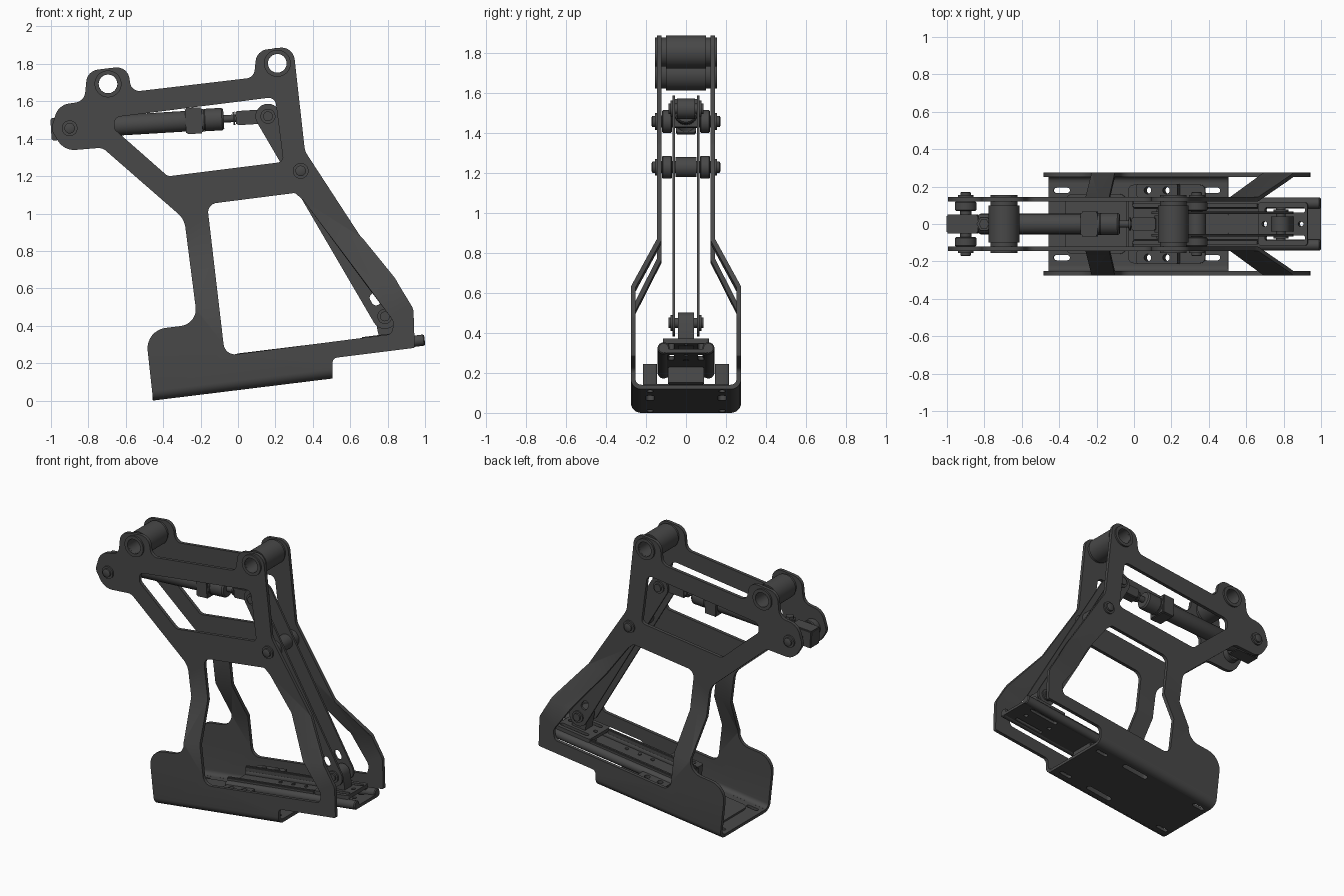
import bpy, bmesh
from math import pi, sin, cos, tan, atan2, sqrt, radians
from mathutils import Vector, Matrix

if "Cube" in bpy.data.objects:
    bpy.data.objects.remove(bpy.data.objects["Cube"])

TILT = radians(7)
T = Matrix.Rotation(-TILT, 4, 'Y')          # frame of the sloping base
dark = bpy.data.materials.new("dark_grey")
dark.diffuse_color = (0.065, 0.065, 0.065, 1)
dark.use_nodes = True
dark.node_tree.nodes["Principled BSDF"].inputs["Base Color"].default_value = dark.diffuse_color


def finish(name, bm):
    bmesh.ops.recalc_face_normals(bm, faces=bm.faces[:])
    me = bpy.data.meshes.new(name)
    bm.to_mesh(me)
    bm.free()
    ob = bpy.data.objects.new(name, me)
    me.materials.append(dark)
    bpy.context.collection.objects.link(ob)
    return ob


def rounded(pts, n=8):
    """Polygon of (x, y, radius) with rounded corners."""
    out = []
    for i, (x, y, r) in enumerate(pts):
        p = Vector((x, y))
        a = Vector(pts[i - 1][:2]) - p
        b = Vector(pts[(i + 1) % len(pts)][:2]) - p
        half = a.angle(b) / 2
        t = min(r / tan(half), 0.48 * min(a.length, b.length))
        if t < 1e-4:
            out.append((x, y))
            continue
        r = t * tan(half)
        a.normalize()
        b.normalize()
        c = p + (a + b).normalized() * (r / sin(half))
        v0, v1 = p + a * t - c, p + b * t - c
        sweep = atan2(v0.x * v1.y - v0.y * v1.x, v0.dot(v1))
        for k in range(n + 1):
            q = c + Matrix.Rotation(sweep * k / n, 2) @ v0
            out.append((q.x, q.y))
    return out


def capsule(a, b, r, n=12):
    ang = atan2(b[1] - a[1], b[0] - a[0])
    return [(c[0] + r * cos(ang + s + pi * k / n), c[1] + r * sin(ang + s + pi * k / n))
            for c, s in ((b, -pi / 2), (a, pi / 2)) for k in range(n + 1)]


def rect(x0, x1, y, r):
    return rounded([(x0, -y, r), (x1, -y, r), (x1, y, r), (x0, y, r)])


def sheet(name, loops, place, thick, cuts=()):
    """Fill loops (first outer, rest holes), slice, place in space, thicken."""
    bm = bmesh.new()
    for loop in loops:
        vs = [bm.verts.new((x, y, 0)) for x, y in loop]
        for i, v in enumerate(vs):
            bm.edges.new((vs[i - 1], v))
    bmesh.ops.remove_doubles(bm, verts=bm.verts[:], dist=1e-5)
    bmesh.ops.triangle_fill(bm, use_beauty=True, edges=bm.edges[:], normal=(0, 0, 1))
    nrm = Vector((-sin(TILT), cos(TILT), 0))
    for w in cuts:
        bmesh.ops.bisect_plane(bm, geom=bm.verts[:] + bm.edges[:] + bm.faces[:],
                               plane_co=nrm * w, plane_no=nrm)
    for v in bm.verts:
        v.co = Vector(place(v.co.x, v.co.y))
    ob = finish(name, bm)
    m = ob.modifiers.new("thickness", 'SOLIDIFY')
    m.thickness, m.offset, m.use_even_offset = thick, 0, True
    bpy.context.view_layer.objects.active = ob
    bpy.ops.object.modifier_apply(modifier=m.name)
    return ob


def flat(w):
    return lambda u, y: T @ Vector((u, y, w))


def upright(y):
    return lambda x, z: (x, y, z)


def lathe(name, origin, axis, prof, seg=32, closed=False):
    """Revolve (distance, radius) profile about an axis."""
    M = Matrix.Translation(origin) @ Vector(axis).to_track_quat('Z', 'Y').to_matrix().to_4x4()
    bm = bmesh.new()
    rings = [[bm.verts.new(M @ Vector((r * cos(2 * pi * k / seg), r * sin(2 * pi * k / seg), t)))
              for k in range(seg)] for t, r in prof]
    for i in range(0 if closed else 1, len(rings)):
        for k in range(seg):
            bm.faces.new((rings[i - 1][k - 1], rings[i - 1][k], rings[i][k], rings[i][k - 1]))
    if not closed:
        bm.faces.new(rings[0])
        bm.faces.new(rings[-1])
    return finish(name, bm)


def both(half):
    return [(-t, r) for t, r in reversed(half)] + half


def box(name, lo, hi, M):
    lo, hi = Vector(lo), Vector(hi)
    bm = bmesh.new()
    bmesh.ops.create_cube(bm, size=1, matrix=M @ Matrix.Translation((lo + hi) / 2)
                          @ Matrix.Diagonal((*(hi - lo), 1)))
    bmesh.ops.bevel(bm, geom=bm.edges[:], offset=0.006, segments=2, affect='EDGES')
    return finish(name, bm)


# Key pivots, as (x, z)
REAR, ROD, PIVOT, FOOT = (-0.9, 1.456), (0.16, 1.52), (0.335, 1.228), (0.785, 0.45)
LUGS = [(-0.695, 1.693), (0.21, 1.803)]

# Side plates: window-cut sheet, stepped outwards and curled under at the base
outline = rounded([
    (-.455, .0115, 0), (.505, .1295, 0), (.505, .227, .03), (.945, .282, .01), (.938, .49, .07),
    (.84, .65, .1), (.65, .885, .1), (.358, 1.333, .1), (.295, 1.895, .07), (.1, 1.871, .07),
    (.085, 1.727, .05), (-.57, 1.65, .05), (-.59, 1.789, .07), (-.805, 1.763, .07),
    (-.822, 1.6, .06), (-.96, 1.58, .09), (-1.0, 1.45, .06), (-.93, 1.335, .1), (-.725, 1.352, .06),
    (-.287, .97, .12), (-.215, .41, .09), (-.495, .375, .11)])
upper = rounded([(-.66, 1.515, .05), (.198, 1.623, .04), (.243, 1.276, .03), (-.375, 1.199, .04),
                 (-.66, 1.45, .03)])
lower = rounded([(-.165, 1.05, .05), (.305, 1.11, .02), (.35, 1.07, .02), (.835, .42, .06),
                 (.82, .355, .03), (-.07, .24, .06)])
W0, R = 0.107, 0.04


def bent(side):
    def place(x, z):
        w = -x * sin(TILT) + z * cos(TILT)
        if w < W0:
            y = .224 + sqrt(max(0, R * R - (W0 - w) ** 2))
        else:
            y = .264 - .131 * min(1, max(0, (w - .52) / .26))
        return x, side * y, z
    return place


curl = [W0 - R * sin(pi / 2 * k / 6) for k in range(6)]
for s in (1, -1):
    sheet("side_plate", [outline, upper, lower] + [capsule(p, p, .05) for p in LUGS],
          bent(s), .023, [.78, .52] + curl)

# Base floor with fixing slots
slots = [capsule((.07, y), (.23, y), .019) for y in (.18, -.18)]
ends = [capsule((u - .03, y), (u + .03, y), .014) for y in (.18, -.18) for u in (-.38, .43)]
sheet("base_floor", [rect(-.452, .517, .226, 0)] + slots + ends, flat(.067), .022)
sheet("base_pad", [rect(-.02, .395, .21, .03)] + slots, flat(.086), .02)
sheet("front_pad", [rect(-.36, -.03, .16, .04)], flat(.083), .016)
for s in (1, -1):
    holes = [capsule((u, s * .18), (u, s * .18), .019) for u in (.1, .2)]
    block = rounded([(.04, s * .145, .01), (.26, s * .145, .01), (.26, s * .215, .01), (.04, s * .215, .01)])
    sheet("guide_block", [block] + holes, flat(.155), .12)

# Sliding tray, its edge rails and carriage
tray_slots = [capsule((.75, y), (.94, y), .014) for y in (.075, -.075)]
bolts = [capsule((u, 0), (u, 0), .014) for u in (.735, .93)]
sheet("slide_tray", [rect(.02, 1.03, .105, .005)] + tray_slots + bolts, flat(.185), .02)
sheet("carriage_plate", [rect(.7, .965, .115, .015)] + tray_slots + bolts, flat(.243), .026)
box("guide_core", (.04, -.09, .09), (.46, .09, .178), T)
for s in (1, -1):
    lathe("tray_rail", T @ Vector((.02, s * .112, .2)), T @ Vector((1, 0, 0)),
          [(0, .024), (.006, .03), (1.004, .03), (1.01, .024)], 24)
    box("tray_runner", (.02, s * .1 - .012, .19), (.7, s * .1 + .012, .25), T)
    box("carriage_foot", (.7, s * .1 - .012, .19), (.965, s * .1 + .012, .235), T)
    for u in (.32, .42, .52):
        lathe("tray_screw", T @ Vector((u, s * .05, .19)), T @ Vector((0, 0, 1)),
              [(0, .012), (.012, .012)], 12)
sheet("carriage_lug", [capsule(FOOT, (.8, .37), .052)], upright(0), .08)

# Swing link: paired straight bars
bar = [capsule(ROD, FOOT, .067), capsule((.728, .55), (.738, .533), .024)]
for s in (1, -1):
    sheet("swing_link", bar, upright(s * .061), .014)

# Hollow lug barrels
for x, z in LUGS:
    half = [(.1, .082), (.1, .072), (.156, .072), (.156, .05)]
    lathe("lug_barrel", (x, 0, z), (0, 1, 0), both(half), 40, True)

# Pivot pins with rollers and bolt ends
Y = (0, 1, 0)
roller = [(.052, .03), (.07, .03), (.07, .052), (.075, .057), (.115, .057), (.12, .052), (.12, .03),
          (.144, .03), (.144, .042), (.156, .042), (.156, .028), (.168, .028), (.172, .02)]
for name, (x, z) in (("rear_pivot", REAR), ("main_pivot", PIVOT)):
    lathe(name, (x, 0, z), Y, both(roller))
lathe("pivot_tube", (PIVOT[0], 0, PIVOT[1]), Y, [(-.053, .05), (.053, .05)])
pin = [(.054, .025), (.068, .025), (.068, .04), (.078, .04), (.078, .026), (.088, .026)]
for name, (x, z) in (("rod_pin", ROD), ("foot_pin", FOOT)):
    lathe(name, (x, 0, z), Y, both(pin))

# Actuator along the line from rear pivot to rod pin
a, b = Vector((REAR[0], 0, REAR[1])), Vector((ROD[0], 0, ROD[1]))
d = b - a
lathe("actuator_body", a, d, [(.05, .04), (.08, .055), (.62, .055), (.62, .06), (.72, .06), (.72, .056),
                              (.725, .06), (.815, .06), (.825, .052), (.825, .02), (.875, .02),
                              (.875, .035), (.885, .035), (.885, .02), (.9, .02)], 40)
M = Matrix.Translation(a) @ Matrix.Rotation(-atan2(d.z, d.x), 4, 'Y')
box("actuator_collar", (.62, -.066, -.07), (.71, .066, .07), M)
box("actuator_rear_block", (-.1, -.05, -.06), (.07, .05, .06), M)
lathe("actuator_port", M @ Vector((.1, 0, .03)), (0, 0, 1), [(0, .04), (.04, .04), (.04, .028), (.06, .028)], 6)
box("rod_clevis", (.89, -.035, -.038), (1.02, .035, .038), M)
lathe("rod_eye", (ROD[0], 0, ROD[1]), Y, [(-.045, .05), (.045, .05)])

# Smooth curved faces, keep hard edges
bpy.ops.object.select_all(action='SELECT')
bpy.ops.object.shade_smooth_by_angle(angle=radians(30))
